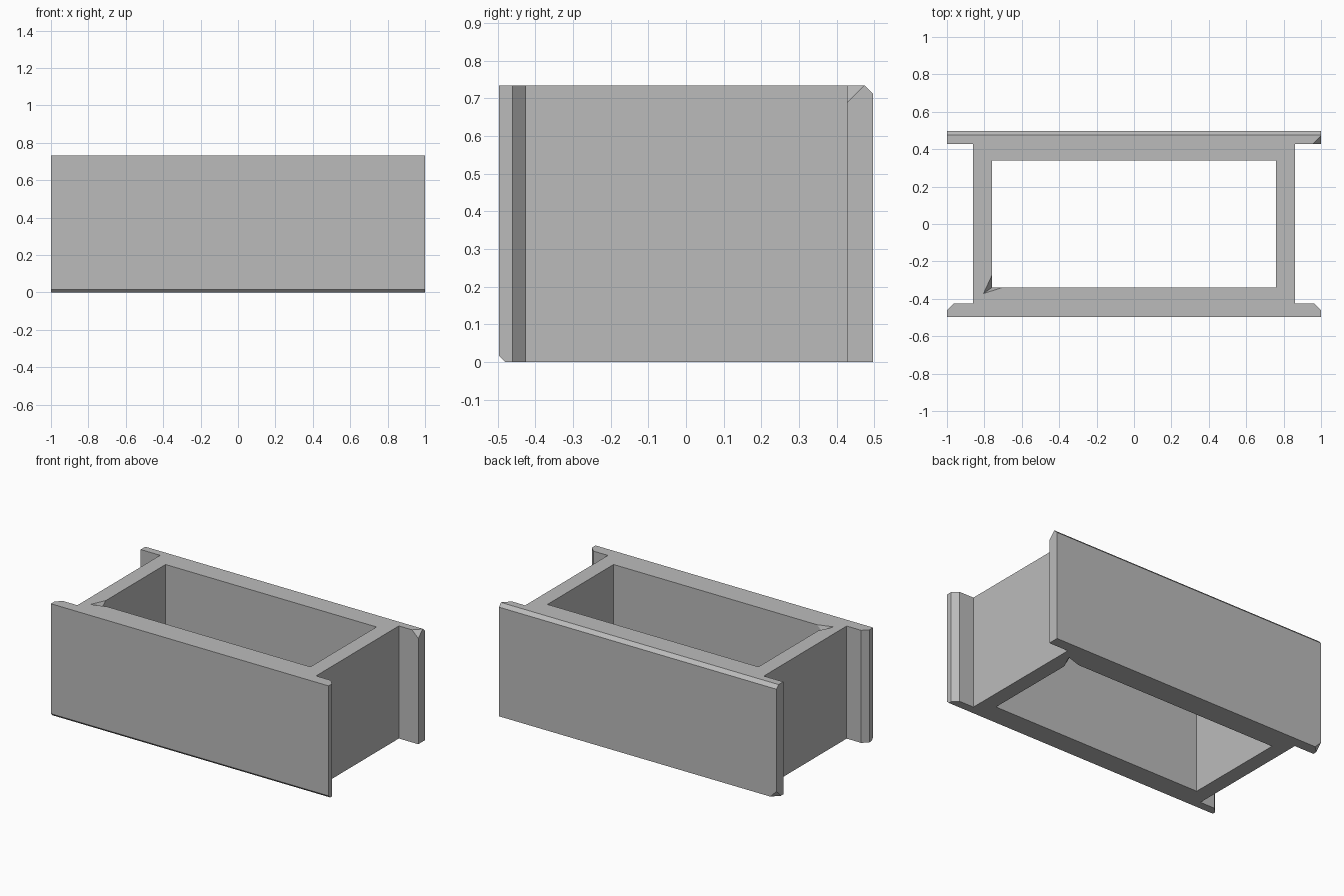
import bpy, bmesh
from mathutils import Vector

if "Cube" in bpy.data.objects:
    bpy.data.objects.remove(bpy.data.objects["Cube"])

H = 0.733          # height
Y = 0.497          # half depth
C = 0.045          # corner cut size

grey = bpy.data.materials.new("plain_grey")
grey.use_nodes = True
grey.diffuse_color = (0.5, 0.5, 0.5, 1)
grey.node_tree.nodes["Principled BSDF"].inputs["Base Color"].default_value = (0.5, 0.5, 0.5, 1)


def finish(name, bm):
    bmesh.ops.recalc_face_normals(bm, faces=bm.faces)
    mesh = bpy.data.meshes.new(name)
    bm.to_mesh(mesh)
    bm.free()
    mesh.materials.append(grey)
    obj = bpy.data.objects.new(name, mesh)
    bpy.context.collection.objects.link(obj)
    return obj


def extrude(name, outline, z0, z1):
    bm = bmesh.new()
    face = bm.faces.new([bm.verts.new((x, y, z0)) for x, y in outline])
    up = bmesh.ops.extrude_face_region(bm, geom=[face])["geom"]
    bmesh.ops.translate(bm, vec=(0, 0, z1 - z0),
                        verts=[v for v in up if isinstance(v, bmesh.types.BMVert)])
    return finish(name, bm)


def hull(name, points):
    bm = bmesh.new()
    verts = [bm.verts.new(p) for p in points]
    bmesh.ops.convex_hull(bm, input=verts)
    return finish(name, bm)


def corner_cutter(name, corner, inward):
    # Tetrahedron whose oblique face slices off one corner, overshooting outside
    corner, inward = Vector(corner), Vector(inward)
    tip = corner - inward * C
    legs = [Vector((inward.x, 0, 0)), Vector((0, inward.y, 0)), Vector((0, 0, inward.z))]
    return hull(name, [tip] + [tip + leg * C * 4 for leg in legs])


def edge_cutter(name, y, z, dy, dz, size):
    # Long triangular prism that chamfers an edge running along x
    tri = [(y - dy * size, z - dz * size), (y + dy * size * 2, z - dz * size),
           (y - dy * size, z + dz * size * 2)]
    return hull(name, [(x, a, b) for x in (-1.1, 1.1) for a, b in tri])


# H-shaped outline: two wide panels joined by side walls
half = [(1, -Y), (1, -0.46), (0.965, -0.425), (0.86, -0.425),
        (0.86, 0.427), (1, 0.427), (1, Y)]
block = extrude("hollow_block", half + [(-x, y) for x, y in reversed(half)], 0, H)

# Rectangular opening through the middle
cutters = [extrude("opening", [(-0.76, -0.34), (0.76, -0.34), (0.76, 0.34), (-0.76, 0.34)], -0.1, H + 0.1)]

# Long edge chamfers
cutters.append(edge_cutter("back_top_chamfer", Y, H, -1, -1, 0.022))
cutters.append(edge_cutter("front_bottom_chamfer", -Y, 0, 1, 1, 0.017))

# Sliced corners of the back panel
cutters.append(corner_cutter("top_corner_cut", (1, 0.427, H), (-1, 1, -1)))
cutters.append(corner_cutter("bottom_corner_cut", (-1, Y, 0), (1, -1, 1)))

# Pointed notches in two opposite corners of the opening
for name, s, z, up in (("top_notch", -1, H, 1), ("bottom_notch", 1, 0, -1)):
    rim = [(0.805, 0.372), (0.76, 0.275), (0.705, 0.34)]
    points = [(s * x, s * y, z + up * lift) for x, y in rim for lift in (0, 0.05)]
    cutters.append(hull(name, points + [(s * 0.76, s * 0.34, z - up * 0.05)]))

for cutter in cutters:
    cutter.hide_render = True
    mod = block.modifiers.new(cutter.name, "BOOLEAN")
    mod.operation = "DIFFERENCE"
    mod.solver = "EXACT"
    mod.object = cutter

bpy.context.view_layer.objects.active = block
for mod in list(block.modifiers):
    bpy.ops.object.modifier_apply(modifier=mod.name)
for cutter in cutters:
    bpy.data.objects.remove(cutter)
